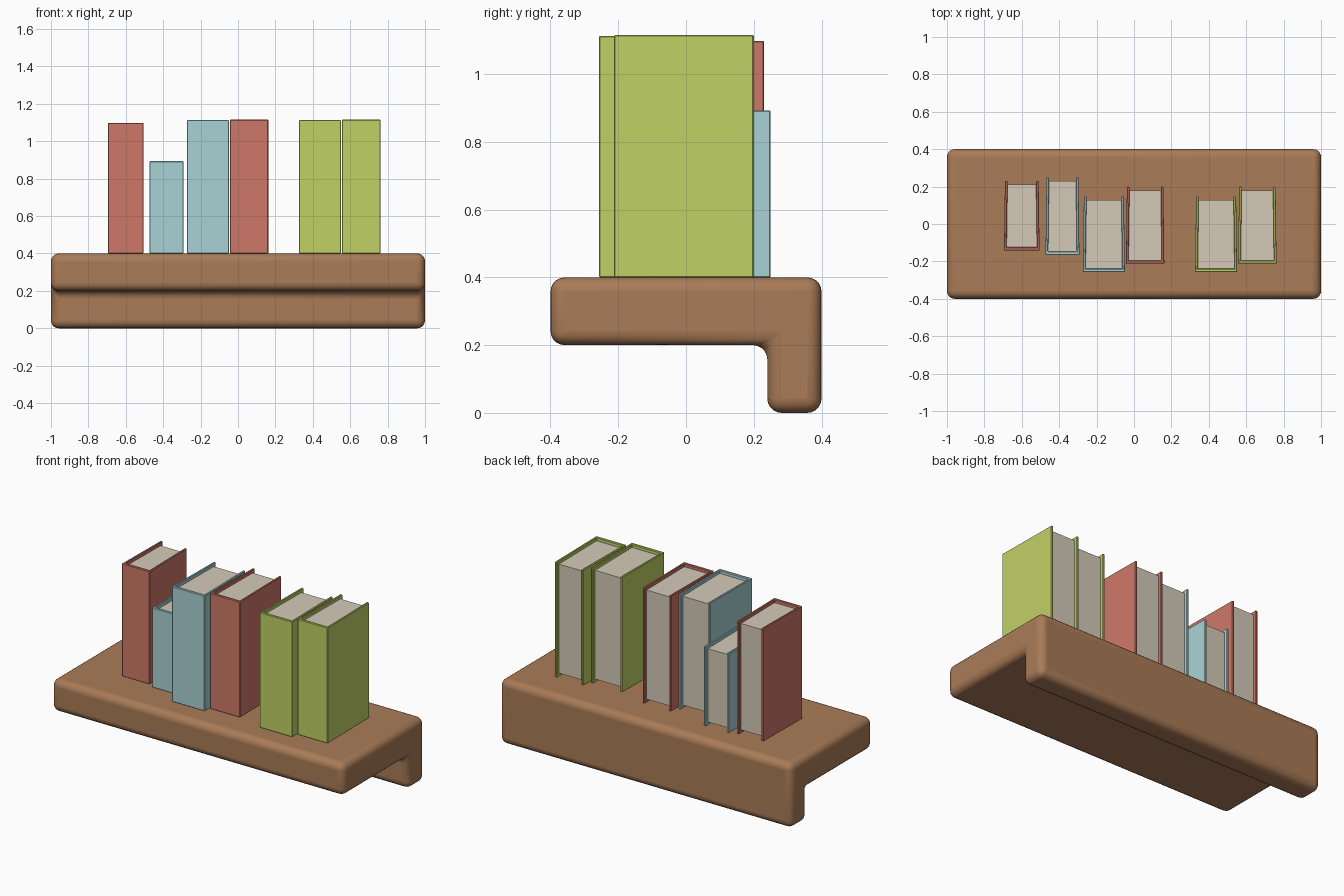
import bpy, bmesh
from mathutils import Vector

if "Cube" in bpy.data.objects:
    bpy.data.objects.remove(bpy.data.objects["Cube"])


def material(name, rgb):
    m = bpy.data.materials.new(name)
    m.diffuse_color = (*rgb, 1)
    m.use_nodes = True
    m.node_tree.nodes["Principled BSDF"].inputs["Base Color"].default_value = m.diffuse_color
    return m


WOOD = material("wood", (0.40, 0.20, 0.095))
PAPER = material("paper", (0.66, 0.59, 0.48))
RED = material("red_cover", (0.62, 0.19, 0.14))
BLUE = material("blue_cover", (0.40, 0.65, 0.66))
GREEN = material("green_cover", (0.53, 0.64, 0.13))


def prism(name, profile, direction, mat, bevel=0, segments=1):
    """Extrude a closed 3D profile along a direction, with bevelled edges."""
    bm = bmesh.new()
    face = bm.faces.new([bm.verts.new(p) for p in profile])
    ext = bmesh.ops.extrude_face_region(bm, geom=[face])
    verts = [g for g in ext["geom"] if isinstance(g, bmesh.types.BMVert)]
    bmesh.ops.translate(bm, verts=verts, vec=Vector(direction))
    bmesh.ops.recalc_face_normals(bm, faces=bm.faces)
    mesh = bpy.data.meshes.new(name)
    bm.to_mesh(mesh)
    bm.free()
    obj = bpy.data.objects.new(name, mesh)
    bpy.context.collection.objects.link(obj)
    mesh.materials.append(mat)
    if bevel:
        mod = obj.modifiers.new("bevel", "BEVEL")
        mod.width, mod.segments = bevel, segments
        mod.limit_method = 'ANGLE'
    return obj


# Shelf board with a wall lip at the back
lip = [(-0.4, 0.4), (0.4, 0.4), (0.4, 0), (0.24, 0), (0.24, 0.2), (-0.4, 0.2)]
shelf = prism("shelf", [(-1, y, z) for y, z in lip], (2, 0, 0), WOOD, 0.042, 5)
bpy.context.view_layer.objects.active = shelf
shelf.select_set(True)
bpy.ops.object.shade_smooth_by_angle(angle=0.8)
shelf.select_set(False)

Z0 = 0.4       # shelf top
T = 0.014      # cover thickness
SPINE = 0.018  # spine thickness


def book(i, x0, x1, y0, y1, top, mat):
    # Wraparound cover: U outline, slightly narrower at the open edge
    k = 0.005
    a, b = x0 + k, x1 - k
    u = [(x0, y0), (x1, y0), (b, y1), (b - T, y1), (x1 - T, y0 + SPINE),
         (x0 + T, y0 + SPINE), (a + T, y1), (a, y1)]
    prism(f"book_cover_{i}", [(x, y, Z0) for x, y in u], (0, 0, top - Z0), mat, 0.003)
    # Page block, set in from the cover at the top, bottom and open edge
    e, f = 0.002, y1 - 0.02
    p = [(x0 + T - e, y0 + SPINE - e), (x1 - T + e, y0 + SPINE - e),
         (b - T + e, f), (a + T - e, f)]
    prism(f"book_pages_{i}", [(x, y, Z0 + 0.02) for x, y in p],
          (0, 0, top - Z0 - 0.04), PAPER)


books = [
    (-0.695, -0.505, -0.142, 0.230, 1.098, RED),
    (-0.473, -0.292, -0.165, 0.250, 0.893, BLUE),
    (-0.273, -0.049, -0.257, 0.148, 1.113, BLUE),
    (-0.043, 0.162, -0.212, 0.200, 1.115, RED),
    (0.327, 0.551, -0.257, 0.148, 1.113, GREEN),
    (0.557, 0.762, -0.212, 0.200, 1.115, GREEN),
]
for i, spec in enumerate(books, 1):
    book(i, *spec)
